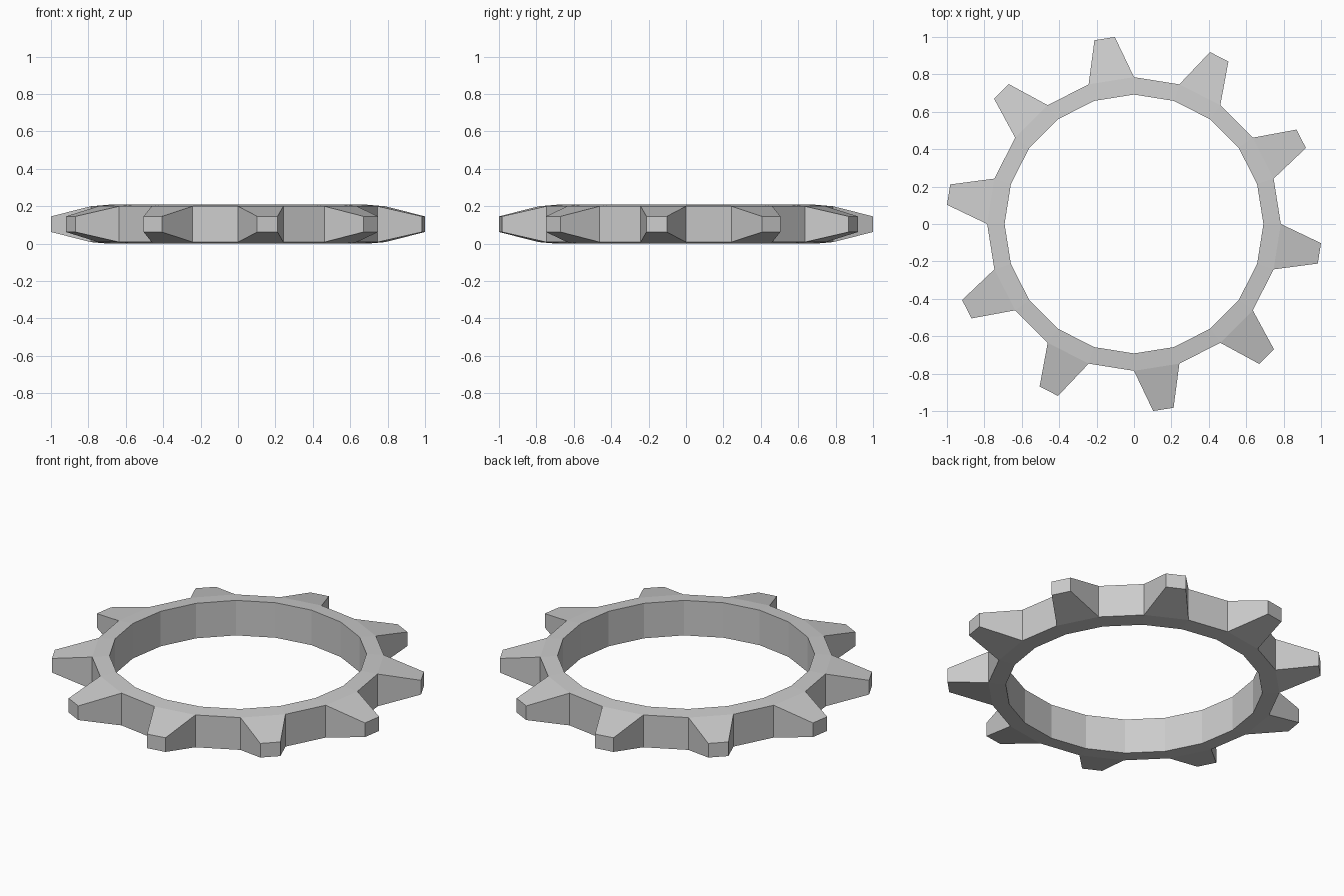
import bpy, bmesh
from math import sin, cos, radians

if "Cube" in bpy.data.objects:
    bpy.data.objects.remove(bpy.data.objects["Cube"])

TEETH = 10
MID = 0.104                          # mid height
INNER, ROOT, TIP = (0.692, 0.104), (0.785, 0.096), (1.005, 0.042)  # radius, half height
TIP_HALF_ANGLE = 3.15

bm = bmesh.new()


def pair(spec, deg):
    """Lower and upper vertex at one angle."""
    r, h = spec
    a = radians(deg)
    return [bm.verts.new((r * cos(a), r * sin(a), MID + s * h)) for s in (-1, 1)]


def wall(a, b):
    bm.faces.new((a[0], b[0], b[1], a[1]))


def caps(a, b, c, d):
    """Top and bottom faces between four vertex pairs."""
    bm.faces.new([p[1] for p in (a, b, c, d)])
    bm.faces.new([p[0] for p in (d, c, b, a)])


# Ring vertices, two segments per tooth
n = TEETH * 2
step = 360 / n
inner = [pair(INNER, i * step) for i in range(n)]
root = [pair(ROOT, i * step) for i in range(n)]

for i in range(n):
    j = (i + 1) % n
    wall(inner[j], inner[i])
    caps(inner[i], root[i], root[j], inner[j])
    if i % 2 == 0:
        # Gap between teeth
        wall(root[i], root[j])
    else:
        # Tapered tooth
        mid = (i + 0.5) * step
        t0, t1 = pair(TIP, mid - TIP_HALF_ANGLE), pair(TIP, mid + TIP_HALF_ANGLE)
        wall(root[i], t0)
        wall(t0, t1)
        wall(t1, root[j])
        caps(root[i], t0, t1, root[j])

bmesh.ops.recalc_face_normals(bm, faces=bm.faces)
mesh = bpy.data.meshes.new("gear_ring")
bm.to_mesh(mesh)
bm.free()
gear = bpy.data.objects.new("gear_ring", mesh)
bpy.context.collection.objects.link(gear)
